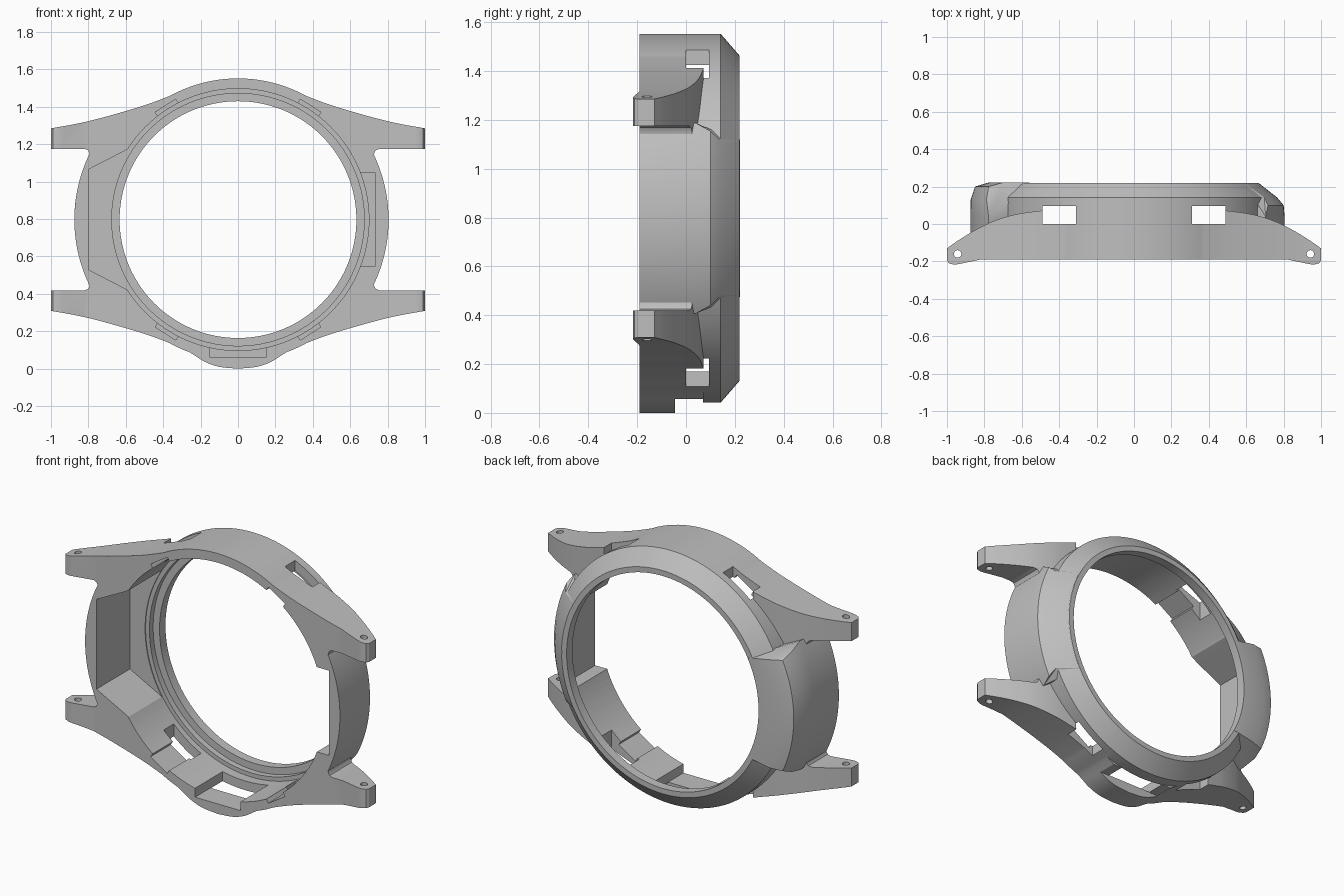
import bpy, bmesh
from math import sin, cos, pi, radians
from mathutils import Vector, Matrix

ZC = 0.797  # height of the ring axis
FRONT = -0.25  # cutters start just ahead of the case

if "Cube" in bpy.data.objects:
    bpy.data.objects.remove(bpy.data.objects["Cube"])

metal = bpy.data.materials.new("satin grey")
metal.use_nodes = True
GREY = (0.52, 0.52, 0.52, 1)
metal.diffuse_color = GREY
metal.node_tree.nodes["Principled BSDF"].inputs["Base Color"].default_value = GREY


def finish(name, bm):
    bmesh.ops.recalc_face_normals(bm, faces=bm.faces)
    mesh = bpy.data.meshes.new(name)
    bm.to_mesh(mesh)
    bm.free()
    mesh.materials.append(metal)
    ob = bpy.data.objects.new(name, mesh)
    bpy.context.collection.objects.link(ob)
    return ob


def smooth_path(pts, steps=6):
    """Rounded path through a few points."""
    p = [Vector(q) for q in pts]
    p = [p[0] * 2 - p[1]] + p + [p[-1] * 2 - p[-2]]
    out = []
    for a, b, c, d in zip(p, p[1:], p[2:], p[3:]):
        for i in range(steps):
            t = i / steps
            out.append(0.5 * (2 * b + (c - a) * t + (2 * a - 5 * b + 4 * c - d) * t * t
                              + (3 * b - a - 3 * c + d) * t ** 3))
    return [tuple(v) for v in out] + [tuple(pts[-1])]


def circle(u, v, r, n):
    return [(u + r * cos(2 * pi * i / n), v + r * sin(2 * pi * i / n)) for i in range(n)]


def prism(name, pts, axis, lo, hi):
    """Extrude an outline along y (points x, z) or along z (points x, y)."""
    bm = bmesh.new()
    place = (lambda u, v, w: (u, w, v)) if axis == "y" else (lambda u, v, w: (u, v, w))
    face = bm.faces.new([bm.verts.new(place(u, v, lo)) for u, v in pts])
    ext = bmesh.ops.extrude_face_region(bm, geom=[face], use_keep_orig=True)
    bmesh.ops.translate(bm, vec=place(0, 0, hi - lo),
                        verts=[g for g in ext["geom"] if isinstance(g, bmesh.types.BMVert)])
    return finish(name, bm)


def box(name, x, y, z, turn=0):
    """Box from ranges; turn rotates it about the ring axis."""
    bm = bmesh.new()
    bmesh.ops.create_cube(bm, size=1)
    for v in bm.verts:
        v.co = [(r[0] + r[1]) / 2 + c * (r[1] - r[0]) for r, c in zip((x, y, z), v.co)]
    bmesh.ops.rotate(bm, verts=bm.verts, cent=(0, 0, ZC), matrix=Matrix.Rotation(turn, 3, "Y"))
    return finish(name, bm)


def lathe(name, profile, n=128):
    """Closed (radius, y) profile swept right round the ring axis."""
    bm = bmesh.new()
    rings = [[bm.verts.new((x, y, z)) for x, z in circle(0, ZC, r, n)] for r, y in profile]
    for a, b in zip(rings, rings[1:] + rings[:1]):
        for i in range(n):
            k = (i + 1) % n
            bm.faces.new((a[i], a[k], b[k], b[i]))
    return finish(name, bm)


def guard(name, profile, cx, side, n=32):
    """Curved flank: each (radius, y, half angle) point sweeps its own arc."""
    bm = bmesh.new()
    rows = []
    for i in range(n + 1):
        t = 2 * i / n - 1
        rows.append([bm.verts.new((cx + side * r * cos(radians(h) * t), y,
                                   ZC + r * sin(radians(h) * t))) for r, y, h in profile])
    for a, b in zip(rows, rows[1:]):
        for j in range(len(profile)):
            k = (j + 1) % len(profile)
            bm.faces.new((a[j], a[k], b[k], b[j]))
    bm.faces.new(rows[0])
    bm.faces.new(rows[-1])
    bmesh.ops.triangulate(bm, faces=bm.faces)
    return finish(name, bm)


def combine(target, tool, op):
    mod = target.modifiers.new("join", "BOOLEAN")
    mod.operation, mod.object, mod.solver = op, tool, "EXACT"
    bpy.context.view_layer.update()
    bpy.context.view_layer.objects.active = target
    bpy.ops.object.modifier_apply(modifier=mod.name)
    bpy.data.objects.remove(tool)


# Lug plate: front outline cut by the curved side profile of the lugs
upper = smooth_path([(0.25, 1.5), (0.36, 1.46), (0.5, 1.408), (0.7, 1.349), (0.85, 1.312), (1, 1.285)])
lower = smooth_path([(1, 0.309), (0.85, 0.282), (0.7, 0.245), (0.5, 0.186), (0.36, 0.134),
                     (0.26, 0.088), (0.18, 0.038), (0.1, 0.01), (0, 0)])


def side_edge(x):
    """Inner lug edges and small corner fillets on one side."""
    top = [(1, 1.175), (x + 0.03, 1.175), (x + 0.012, 1.168), (x + 0.004, 1.155), (x, 1.13)]
    return top + [(u, 2 * ZC - v) for u, v in reversed(top)]


right = upper[:-1] + [upper[-1]] + side_edge(0.725) + lower
left = upper + side_edge(0.79) + lower
outline = right + [(-x, z) for x, z in reversed(left[:-1])]
case = prism("watch_case", outline, "y", -0.3, 0.2)

arc = smooth_path([(0.5, 0.071), (0.63, 0.052), (0.75, 0.016), (0.85, -0.033), (0.94, -0.088), (1, -0.13)])
half = arc + [(1, -0.195), (0.99, -0.21), (0.965, -0.217), (0.94, -0.215), (0.82, -0.19)]
lug_profile = half + [(-x, y) for x, y in reversed(half)]
combine(case, prism("lug_profile", lug_profile, "z", -0.2, 1.8), "INTERSECT")

# Space behind the lower bump, so only its front strip stands proud
combine(case, box("bump_step", (-0.25, 0.25), (-0.045, 0.3), (-0.1, 0.057)), "DIFFERENCE")

# Main ring with bevelled back
combine(case, lathe("ring", [(0.6, -0.19), (0.755, -0.19), (0.755, 0.142), (0.665, 0.22), (0.6, 0.22)]), "UNION")

# Side guards; the one on -x is bulkier
combine(case, guard("left_guard", [(0.6, -0.19, 29), (0.805, -0.19, 29), (0.805, 0.04, 29), (0.8, 0.1, 26.5),
                                   (0.765, 0.142, 24.5), (0.667, 0.219, 28), (0.6, 0.219, 28)], 0, 1), "UNION")
combine(case, guard("right_guard", [(0.55, -0.19, 29), (0.805, -0.19, 28), (0.805, 0.04, 28.5), (0.803, 0.13, 26.5),
                                    (0.78, 0.2, 25), (0.71, 0.221, 27), (0.55, 0.221, 32)], -0.07, -1), "UNION")

# Stepped bore, with a lip at the back
for radius, depth in ((0.7, 0.13), (0.675, 0.165), (0.633, 0.3)):
    combine(case, prism("bore", circle(0, ZC, radius, 128), "y", FRONT, depth), "DIFFERENCE")

# Locking notches, strap slots through the walls, and pin holes through the lugs
for s in (-1, 1):
    for t in (32.5, 147.5):
        combine(case, box("lock_notch", (-0.065, 0.065), (FRONT, 0.02), (ZC + 0.6, ZC + 0.722),
                          radians(s * t)), "DIFFERENCE")
    combine(case, box("strap_slot", sorted((s * 0.31, s * 0.49)), (0, 0.095), (-0.1, 1.7)), "DIFFERENCE")
    combine(case, prism("pin_hole", circle(s * 0.943, -0.16, 0.02, 20), "z", -0.1, 1.7), "DIFFERENCE")

# Connector recess and slot in the bottom wall
combine(case, box("bottom_recess", (-0.15, 0.15), (FRONT, 0.03), (0.06, 0.3)), "DIFFERENCE")
combine(case, box("bottom_slot", (-0.15, 0.15), (-0.045, 0.07), (0.03, 0.3)), "DIFFERENCE")

# Flat pockets inside the guards
combine(case, box("left_pocket", (0.5, 0.732), (FRONT, 0.11), (0.545, 1.05)), "DIFFERENCE")
pocket = [(-0.5, 0.37), (-0.62, 0.437), (-0.8, 0.53), (-0.8, 1.065), (-0.62, 1.157), (-0.5, 1.224)]
combine(case, prism("right_pocket", pocket, "y", FRONT, 0.125), "DIFFERENCE")

bpy.ops.object.select_all(action="DESELECT")
case.select_set(True)
bpy.context.view_layer.objects.active = case
bpy.ops.object.shade_smooth_by_angle(angle=radians(25))
